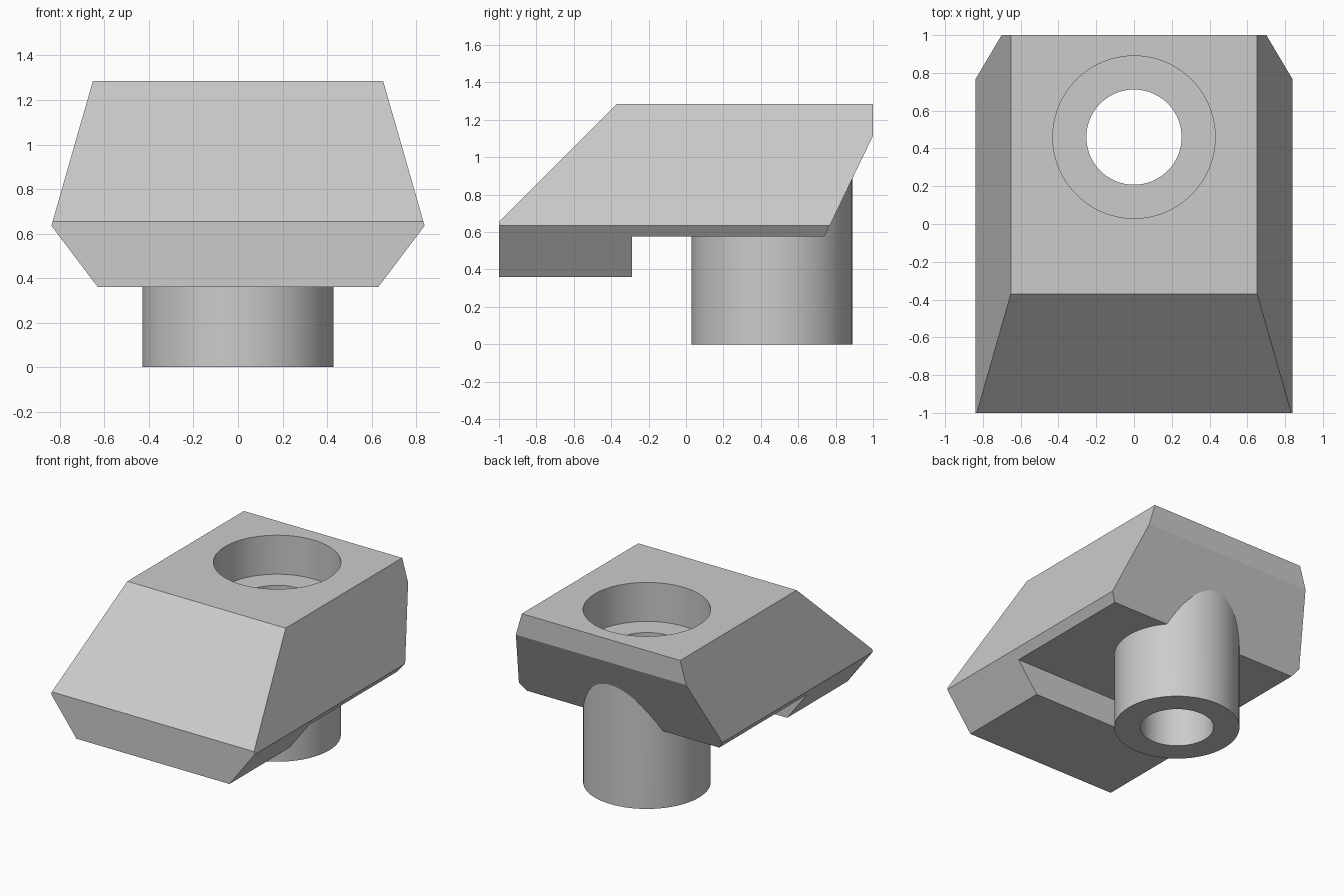
import bpy
import bmesh
import math

cube = bpy.data.objects.get("Cube")
if cube:
    bpy.data.objects.remove(cube, do_unlink=True)

grey = bpy.data.materials.new("plain grey")
grey.use_nodes = True
COLOUR = (0.6, 0.6, 0.6, 1)
grey.diffuse_color = COLOUR
grey.node_tree.nodes["Principled BSDF"].inputs["Base Color"].default_value = COLOUR

BORE_Y = 0.46


def make_object(name, bm):
    bmesh.ops.recalc_face_normals(bm, faces=bm.faces)
    mesh = bpy.data.meshes.new(name)
    bm.to_mesh(mesh)
    bm.free()
    mesh.materials.append(grey)
    obj = bpy.data.objects.new(name, mesh)
    bpy.context.collection.objects.link(obj)
    return obj


def prism(name, points, offset):
    """Extrude a closed outline by the given vector."""
    bm = bmesh.new()
    face = bm.faces.new([bm.verts.new(p) for p in points])
    extruded = bmesh.ops.extrude_face_region(bm, geom=[face])["geom"]
    verts = [v for v in extruded if isinstance(v, bmesh.types.BMVert)]
    bmesh.ops.translate(bm, verts=verts, vec=offset)
    return make_object(name, bm)


def cylinder(name, radius, bottom, top):
    """Upright cylinder on the bore axis."""
    bm = bmesh.new()
    bmesh.ops.create_cone(bm, cap_ends=True, segments=96, radius1=radius,
                          radius2=radius, depth=top - bottom)
    bmesh.ops.translate(bm, verts=bm.verts, vec=(0, BORE_Y, (bottom + top) / 2))
    return make_object(name, bm)


def combine(target, other, operation):
    """Apply a boolean and discard the helper."""
    other.hide_render = True
    mod = target.modifiers.new(operation.title(), 'BOOLEAN')
    mod.operation = operation
    mod.solver = 'EXACT'
    mod.object = other
    bpy.ops.object.select_all(action='DESELECT')
    target.select_set(True)
    bpy.context.view_layer.objects.active = target
    bpy.ops.object.modifier_apply(modifier=mod.name)
    bpy.data.objects.remove(other, do_unlink=True)


# Clamp block: side outline crossed with the tapered front outline
side = [(-1, 0.36), (-1, 0.655), (-0.37, 1.285), (1, 1.285),
        (1, 1.115), (0.74, 0.575), (-0.29, 0.575), (-0.29, 0.36)]
half = [(0.63, 0.36), (0.838, 0.635), (0.652, 1.285)]
front = half + [(-x, z) for x, z in reversed(half)]

clamp = prism("clamp_block", [(-1, y, z) for y, z in side], (2, 0, 0))
taper = prism("taper_helper", [(x, -1.1, z) for x, z in front], (0, 2.2, 0))
combine(clamp, taper, 'INTERSECT')

# Hollow stem and counterbored screw hole
combine(clamp, cylinder("stem_helper", 0.43, 0, 0.94), 'UNION')
combine(clamp, cylinder("counterbore_helper", 0.43, 0.995, 1.5), 'DIFFERENCE')
combine(clamp, cylinder("bore_helper", 0.252, -0.2, 1.5), 'DIFFERENCE')

bpy.ops.object.shade_smooth_by_angle(angle=math.radians(25))
